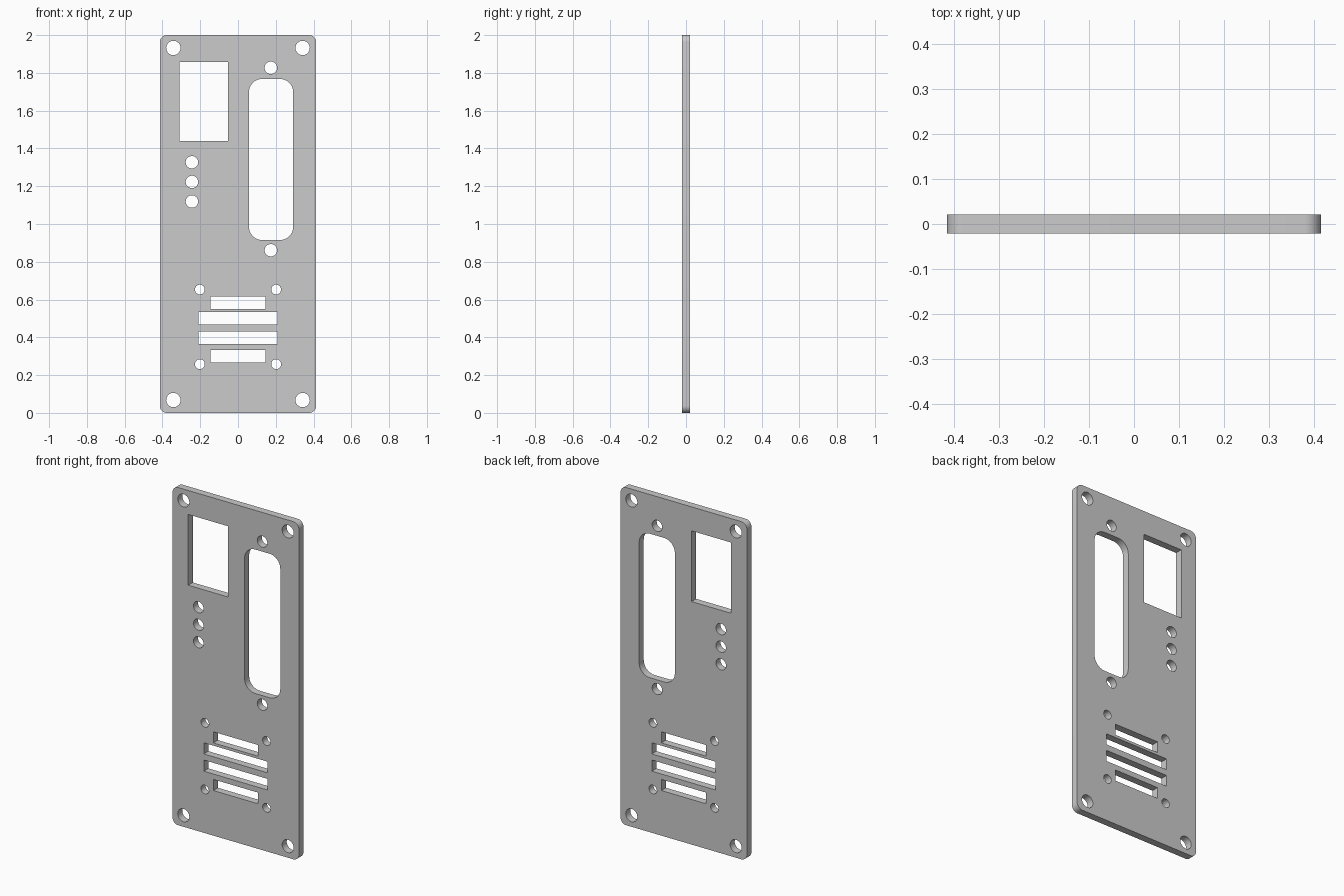
import bpy, bmesh
from math import sin, cos, pi, radians

if "Cube" in bpy.data.objects:
    bpy.data.objects.remove(bpy.data.objects["Cube"])

THICK = 0.043


def rounded_rect(x0, x1, z0, z1, r=0.0, n=10):
    """Outline of a rectangle with optional rounded corners."""
    if r == 0:
        return [(x1, z1), (x0, z1), (x0, z0), (x1, z0)]
    pts = []
    centres = [(x1 - r, z1 - r), (x0 + r, z1 - r), (x0 + r, z0 + r), (x1 - r, z0 + r)]
    for k, (cx, cz) in enumerate(centres):
        for i in range(n + 1):
            a = (k + i / n) * pi / 2
            pts.append((cx + r * cos(a), cz + r * sin(a)))
    return pts


def circle(x, z, r, n=32):
    return [(x + r * cos(2 * pi * i / n), z + r * sin(2 * pi * i / n)) for i in range(n)]


# Plate outline, then every opening as an inner loop
loops = [rounded_rect(-0.414, 0.414, 0.0, 2.0, 0.037)]

# Corner mounting holes and small vent screw holes
for s in (-1, 1):
    loops += [circle(s * 0.342, z, 0.038) for z in (0.068, 1.932)]
    loops += [circle(s * 0.202, z, 0.026) for z in (0.258, 0.653)]

# Square-cornered window
loops.append(rounded_rect(-0.311, -0.052, 1.439, 1.858))

# Tall rounded connector opening with its two screw holes
loops.append(rounded_rect(0.058, 0.292, 0.915, 1.768, 0.07))
loops += [circle(0.174, z, 0.033) for z in (0.861, 1.827)]

# Column of three indicator holes
loops += [circle(-0.244, z, 0.033) for z in (1.119, 1.223, 1.327)]

# Vent slots
for half, z in ((0.146, 0.30), (0.209, 0.398), (0.209, 0.50), (0.146, 0.582)):
    loops.append(rounded_rect(-half, half, z - 0.033, z + 0.033))

# Filled, extruded 2D curve
curve = bpy.data.curves.new("plate_profile", 'CURVE')
curve.dimensions = '2D'
curve.fill_mode = 'BOTH'
curve.extrude = THICK / 2
for pts in loops:
    sp = curve.splines.new('POLY')
    sp.points.add(len(pts) - 1)
    for p, (x, z) in zip(sp.points, pts):
        p.co = (x, z, 0, 1)
    sp.use_cyclic_u = True

plate = bpy.data.objects.new("face_plate", curve)
bpy.context.collection.objects.link(plate)
plate.rotation_euler.x = radians(90)
bpy.context.view_layer.objects.active = plate
plate.select_set(True)
bpy.ops.object.convert(target='MESH')
bpy.ops.object.transform_apply(location=False, rotation=True, scale=False)

# Weld caps to walls and make normals consistent
plate = bpy.context.object
bm = bmesh.new()
bm.from_mesh(plate.data)
bmesh.ops.remove_doubles(bm, verts=bm.verts, dist=1e-5)
bmesh.ops.recalc_face_normals(bm, faces=bm.faces)
bm.to_mesh(plate.data)
bm.free()
bpy.ops.object.shade_smooth_by_angle(angle=radians(30))
